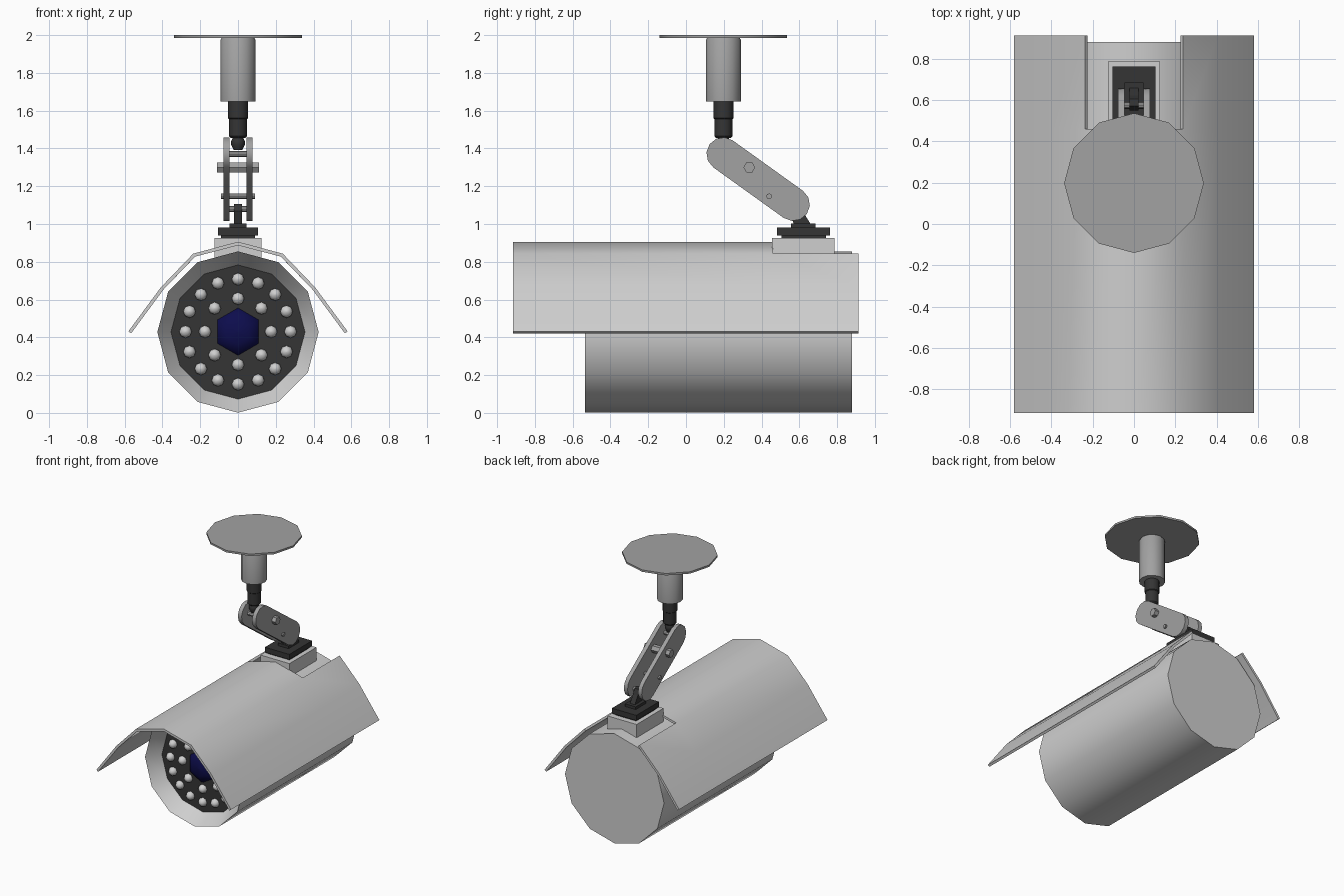
import bpy, bmesh, math
from mathutils import Vector

if "Cube" in bpy.data.objects:
    bpy.data.objects.remove(bpy.data.objects["Cube"])


def material(name, rgb):
    m = bpy.data.materials.new(name)
    m.diffuse_color = (*rgb, 1)
    m.use_nodes = True
    m.node_tree.nodes["Principled BSDF"].inputs["Base Color"].default_value = m.diffuse_color
    return m


LIGHT = material("light_grey", (0.62, 0.62, 0.62))
MID = material("mid_grey", (0.36, 0.36, 0.36))
DARK = material("charcoal", (0.035, 0.035, 0.035))
NAVY = material("navy_glass", (0.004, 0.004, 0.075))
MY = 0.198  # y of the ceiling mount axis


def finish(name, bm, mats, smooth=None, thickness=None):
    bmesh.ops.remove_doubles(bm, verts=bm.verts, dist=1e-5)
    if thickness is None:
        bmesh.ops.recalc_face_normals(bm, faces=bm.faces)
    me = bpy.data.meshes.new(name)
    bm.to_mesh(me)
    bm.free()
    for m in mats:
        me.materials.append(m)
    ob = bpy.data.objects.new(name, me)
    bpy.context.collection.objects.link(ob)
    bpy.ops.object.select_all(action='DESELECT')
    ob.select_set(True)
    bpy.context.view_layer.objects.active = ob
    if thickness:
        mod = ob.modifiers.new("thickness", 'SOLIDIFY')
        mod.thickness = thickness
        mod.offset = -1
        mod.use_even_offset = True
        bpy.ops.object.modifier_apply(modifier=mod.name)
    if smooth:
        bpy.ops.object.shade_smooth_by_angle(angle=math.radians(smooth))
    return ob


def lathe(name, profile, segs, axis, centres, mats, smooth=40):
    """Turned part: profile of (radius, position along axis), capped at both ends."""
    bm = bmesh.new()
    for c in centres:
        rings = []
        for r, t in profile:
            ring = []
            for i in range(segs):
                a = math.pi / 2 + 2 * math.pi * i / segs
                u, v = r * math.cos(a), r * math.sin(a)
                p = (u, t, v) if axis == 'Y' else (u, v, t)
                ring.append(bm.verts.new(Vector(c) + Vector(p)))
            rings.append(ring)
        for a, b in zip(rings, rings[1:]):
            for i in range(segs):
                j = (i + 1) % segs
                bm.faces.new((a[i], a[j], b[j], b[i]))
        bm.faces.new(rings[0])
        bm.faces.new(rings[-1])
    return finish(name, bm, mats, smooth)


def prism_x(name, pts, spans, mat, smooth=None):
    """Side outline of (y, z) points extruded over each x span."""
    bm = bmesh.new()
    for x0, x1 in spans:
        a = [bm.verts.new((x0, y, z)) for y, z in pts]
        b = [bm.verts.new((x1, y, z)) for y, z in pts]
        bm.faces.new(a)
        bm.faces.new(b)
        for i in range(len(pts)):
            j = (i + 1) % len(pts)
            bm.faces.new((a[i], a[j], b[j], b[i]))
    return finish(name, bm, [mat], smooth)


def box(name, hx, y0, y1, z0, z1, mat):
    return prism_x(name, [(y0, z0), (y1, z0), (y1, z1), (y0, z1)], [(-hx, hx)], mat)


def ngon(y, z, r, n):
    return [(y + r * math.cos(2 * math.pi * i / n), z + r * math.sin(2 * math.pi * i / n))
            for i in range(n)]


# Camera housing with a recessed dark front panel
body = lathe("camera_housing", [(0.427, 0.88), (0.427, -0.535), (0.355, -0.43)],
             12, 'Y', [(0, 0, 0.428)], [LIGHT, DARK])
for p in body.data.polygons:
    if abs(p.center.y + 0.43) < 0.01 and p.normal.y < -0.9:
        p.material_index = 1

# Lens and two rings of infrared lamps
lathe("lens", [(0.128, -0.425), (0.112, -0.455), (0.066, -0.477), (0.005, -0.485)],
      6, 'Y', [(0, 0, 0.43)], [NAVY], 65)
lamps = []
for count, rad in ((8, 0.175), (16, 0.278)):
    for i in range(count):
        a = 2 * math.pi * i / count
        lamps.append((rad * math.sin(a), 0, 0.43 + rad * math.cos(a)))
lathe("infrared_lamps", [(0.034, -0.425), (0.032, -0.445), (0.019, -0.461), (0.002, -0.466)],
      8, 'Y', lamps, [LIGHT], 60)

# Sun hood: folded sheet with a notch at the back for the mount
half = [(0.237, 0.843), (0.408, 0.665), (0.58, 0.432)]
sheet = [(-x, z) for x, z in reversed(half)] + [(0, 0.906)] + half
bm = bmesh.new()
rows = [[bm.verts.new((x, y, z)) for x, z in sheet] for y in (-0.915, 0.46, 0.913)]
for r in range(2):
    for i in range(6):
        if r == 1 and i in (2, 3):
            continue
        bm.faces.new((rows[r][i], rows[r][i + 1], rows[r + 1][i + 1], rows[r + 1][i]))
finish("sun_hood", bm, [LIGHT], 40, 0.018)

# Mount block and stepped dark base plates
box("mount_block", 0.125, 0.455, 0.787, 0.76, 0.925, LIGHT)
box("base_plate_lower", 0.09, 0.505, 0.742, 0.92, 0.942, DARK)
box("base_plate_middle", 0.105, 0.482, 0.762, 0.94, 0.981, DARK)
box("base_plate_upper", 0.046, 0.557, 0.685, 0.98, 1.002, DARK)
prism_x("pivot_lug", [(0.57, 1.0), (0.66, 1.0), (0.622, 1.06), (0.605, 1.1),
                      (0.57, 1.105), (0.55, 1.07)], [(-0.021, 0.021)], DARK)

# Pair of arm links with rounded ends
top, low, R = (0.196, 1.371), (0.568, 1.104), 0.088
d = math.atan2(low[1] - top[1], low[0] - top[0])
outline = []
for (cy, cz), start in ((low, d - math.pi / 2), (top, d + math.pi / 2)):
    for i in range(7):
        a = start + math.pi * i / 6
        outline.append((cy + R * math.cos(a), cz + R * math.sin(a)))
prism_x("arm_links", outline, [(-0.077, -0.045), (0.045, 0.077)], MID, 40)

# Bolts and pivot pins
prism_x("large_bolt", ngon(0.335, 1.3, 0.031, 6), [(-0.11, 0.11)], MID)
prism_x("small_bolt", ngon(0.44, 1.147, 0.015, 8), [(-0.09, 0.09)], MID)
prism_x("upper_pivot_pin", ngon(top[0], top[1], 0.016, 8), [(-0.05, 0.05)], MID)
prism_x("lower_pivot_pin", ngon(0.575, 1.08, 0.016, 8), [(-0.05, 0.05)], MID)

# Ceiling stem, collar and plate
axis = [(0, MY, 0)]
lathe("ball_joint", [(0.02, 1.47), (0.036, 1.44), (0.036, 1.42), (0.022, 1.392)], 12, 'Z', axis, [DARK])
lathe("stem", [(0.053, 1.66), (0.053, 1.56), (0.048, 1.555), (0.048, 1.465), (0.04, 1.456)],
      12, 'Z', axis, [DARK])
lathe("collar", [(0.082, 1.99), (0.093, 1.975), (0.093, 1.648)], 12, 'Z', axis, [MID])
lathe("ceiling_plate", [(0.338, 2.0), (0.338, 1.985)], 12, 'Z', axis, [MID])
